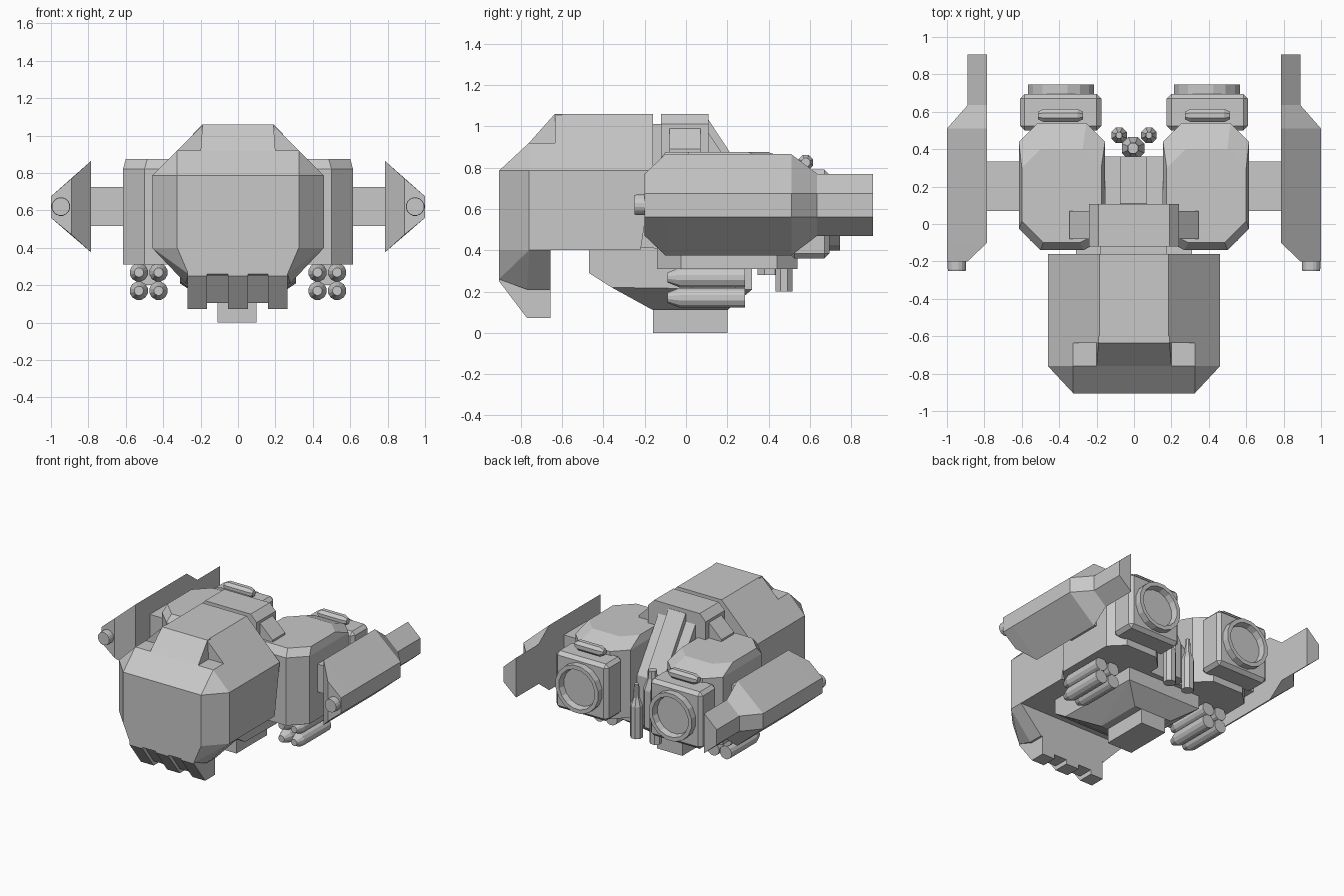
import bpy, bmesh, math
from mathutils import Vector, Matrix

if "Cube" in bpy.data.objects:
    bpy.data.objects.remove(bpy.data.objects["Cube"])

grey = bpy.data.materials.new("light grey")
grey.diffuse_color = (0.58, 0.58, 0.58, 1)
grey.use_nodes = True
grey.node_tree.nodes["Principled BSDF"].inputs["Base Color"].default_value = grey.diffuse_color


def finish(name, bm):
    bmesh.ops.recalc_face_normals(bm, faces=bm.faces)
    me = bpy.data.meshes.new(name)
    bm.to_mesh(me)
    bm.free()
    me.materials.append(grey)
    ob = bpy.data.objects.new(name, me)
    bpy.context.collection.objects.link(ob)
    return ob


def convex(name, pts):
    """Solid convex hull around the points."""
    bm = bmesh.new()
    vs = [bm.verts.new(p) for p in pts]
    r = bmesh.ops.convex_hull(bm, input=vs)
    junk = {g for g in r["geom_interior"] + r["geom_unused"] if isinstance(g, bmesh.types.BMVert)}
    bmesh.ops.delete(bm, geom=list(junk), context='VERTS')
    bmesh.ops.dissolve_limit(bm, angle_limit=0.01, verts=bm.verts, edges=bm.edges)
    return finish(name, bm)


def sym(pts):
    return pts + [(-x, y, z) for x, y, z in pts]


def box(name, x0, x1, y0, y1, z0, z1):
    return convex(name, [(x, y, z) for x in (x0, x1) for y in (y0, y1) for z in (z0, z1)])


def prism_x(name, x0, x1, yz):
    return convex(name, [(x, y, z) for x in (x0, x1) for y, z in yz])


def loft(name, rings):
    """Skin equal-sized rings of points, with capped ends."""
    bm = bmesh.new()
    vr = [[bm.verts.new(p) for p in r] for r in rings]
    n = len(vr[0])
    for a, b in zip(vr, vr[1:]):
        for i in range(n):
            j = (i + 1) % n
            bm.faces.new((a[i], a[j], b[j], b[i]))
    bm.faces.new(vr[0])
    bm.faces.new(vr[-1])
    return finish(name, bm)


def lathe(name, centre, axis, prof, n):
    """Turned part: prof lists (radius, distance along axis)."""
    c = Vector(centre)
    rings = []
    for r, t in prof:
        ring = []
        for i in range(n):
            a = 2 * math.pi * (i + 0.5) / n
            u, v = r * math.cos(a), r * math.sin(a)
            ring.append(c + Vector({'x': (t, u, v), 'y': (u, t, v), 'z': (u, v, t)}[axis]))
        rings.append(ring)
    return loft(name, rings)


# Front hull: faceted lower shell, rear roof and front ridge leaving corner notches
convex("hull_shell", sym([
    (.46, -.76, .40), (.325, -.905, .40), (.46, -.22, .40),
    (.46, -.76, .785), (.325, -.905, .785), (.46, -.16, .785),
    (.325, -.76, .92), (.325, -.16, .92)]))
convex("hull_roof", sym([(.325, -.635, .92), (.325, -.16, .92),
                         (.185, -.635, 1.06), (.185, -.16, 1.06)]))
convex("hull_ridge", sym([(.2, -.76, .92), (.2, -.6, .92), (.19, -.635, 1.06), (.19, -.6, 1.06)]))

# Chin with a toothed lower edge
convex("chin_cheeks", sym([(.325, -.905, .40), (.46, -.76, .40), (.46, -.655, .40),
                           (.265, -.905, .26), (.28, -.77, .21), (.28, -.655, .21)]))
prism_x("chin_core", -.265, .265, [(-.905, .40), (-.905, .29), (-.77, .105),
                                   (-.655, .105), (-.655, .40)])
for k, x in enumerate((-.2175, 0, .2125)):
    prism_x(f"chin_tooth_{k}", x - .053, x + .053, [(-.905, .35), (-.905, .25), (-.77, .072),
                                                    (-.655, .072), (-.655, .35)])

# Central column, top block and sloped spine
prism_x("column", -.155, .155, [(-.30, .30), (-.30, .98), (.10, .98), (.36, .60), (.36, .31)])
prism_x("spine_strip", -.075, .07, [(.05, 1.03), (.11, 1.03), (.36, .65), (.36, .45), (.05, .8)])
box("neck", -.18, .175, -.18, -.10, .6, 1.01)
convex("top_block", sym([(x, y, z) for y in (-.12, .108)
                         for x, z in ((.19, 1.06), (.24, 1.01), (.24, .80))]))
convex("top_block_wings", sym([(x, y, z) for y in (-.08, .07)
                               for x, z in ((.23, 1.0), (.345, .89), (.345, .80), (.2, .80))]))

# Belly and foot
convex("belly", sym([(.31, -.47, .42), (.31, .32, .40), (.31, -.47, .29),
                     (.31, -.36, .22), (.31, .32, .21), (.16, -.16, .11), (.16, .20, .11)]))
box("foot", -.11, .10, -.16, .20, 0, .2)

for s, side in ((1, "right"), (-1, "left")):
    # Main pod
    def plan(z, x0, x1, y0, y1, cf, cb, ci):
        return [(s * x, y, z) for x, y in (
            (x0, y0 + ci), (x0 + cf, y0), (x1 - cf, y0), (x1, y0 + cf),
            (x1, y1 - cb), (x1 - cb, y1), (x0 + cb, y1), (x0, y1 - cb))]
    loft("pod_" + side, [plan(.31, .155, .615, -.14, .54, .115, .1, .06),
                         plan(.82, .155, .615, -.14, .54, .115, .1, .06),
                         plan(.875, .175, .60, -.10, .40, .115, .1, .06)])

    # Thruster housing with bevelled edges and recessed round nozzle
    h = box("thruster_" + side, min(s * .175, s * .61), max(s * .175, s * .61), .50, .695, .36, .79)
    m = h.modifiers.new("bevel", 'BEVEL')
    m.width, m.segments = .025, 1
    lathe("nozzle_" + side, (s * .39, 0, .575), 'y',
          [(.18, .68), (.18, .745), (.15, .745), (.14, .70)], 16)

    # Capsule on the thruster
    lathe("capsule_" + side, (s * .392, .58, .825), 'x',
          [(.022, -.12), (.038, -.09), (.038, .09), (.022, .12)], 8)

    # Arm and side fin
    box("arm_" + side, min(s * .58, s * .80), max(s * .58, s * .80), .07, .335, .515, .725)
    full = ((.785, .375), (.785, .865), (1, .675), (1, .56))
    nose = ((.89, .47), (.89, .77), (1, .675), (1, .56))
    tail = ((.785, .47), (.785, .77), (.89, .675), (.89, .56))
    loft("fin_" + side, [[(s * x, y, z) for x, z in sec] for y, sec in
                         ((-.20, nose), (-.10, full), (.51, full), (.635, tail), (.905, tail))])
    lathe("fin_gun_" + side, (s * .947, 0, .62), 'y',
          [(.048, -.25), (.05, -.24), (.05, -.13), (.03, -.11)], 16)

    # Cluster of four tubes under the pod
    for i, x in enumerate((.425, .53)):
        for j, z in enumerate((.17, .268)):
            lathe(f"tube_{side}_{i}{j}", (s * x, 0, z), 'y',
                  [(.025, -.09), (.05, -.03), (.05, .285)], 12)
    # Bracket joining tubes to the pod
    box("tube_bracket_" + side, min(s * .44, s * .515), max(s * .44, s * .515), .03, .24, .2, .33)

    # Rear spike
    lathe("spike_" + side, (s * .08, .475, 0), 'z',
          [(.045, .20), (.045, .44), (.022, .50), (.018, .60)], 8)

# Larger centre spike
lathe("spike_centre", (-.005, .405, 0), 'z',
      [(.065, .28), (.065, .56), (.035, .64), (.03, .70)], 8)
